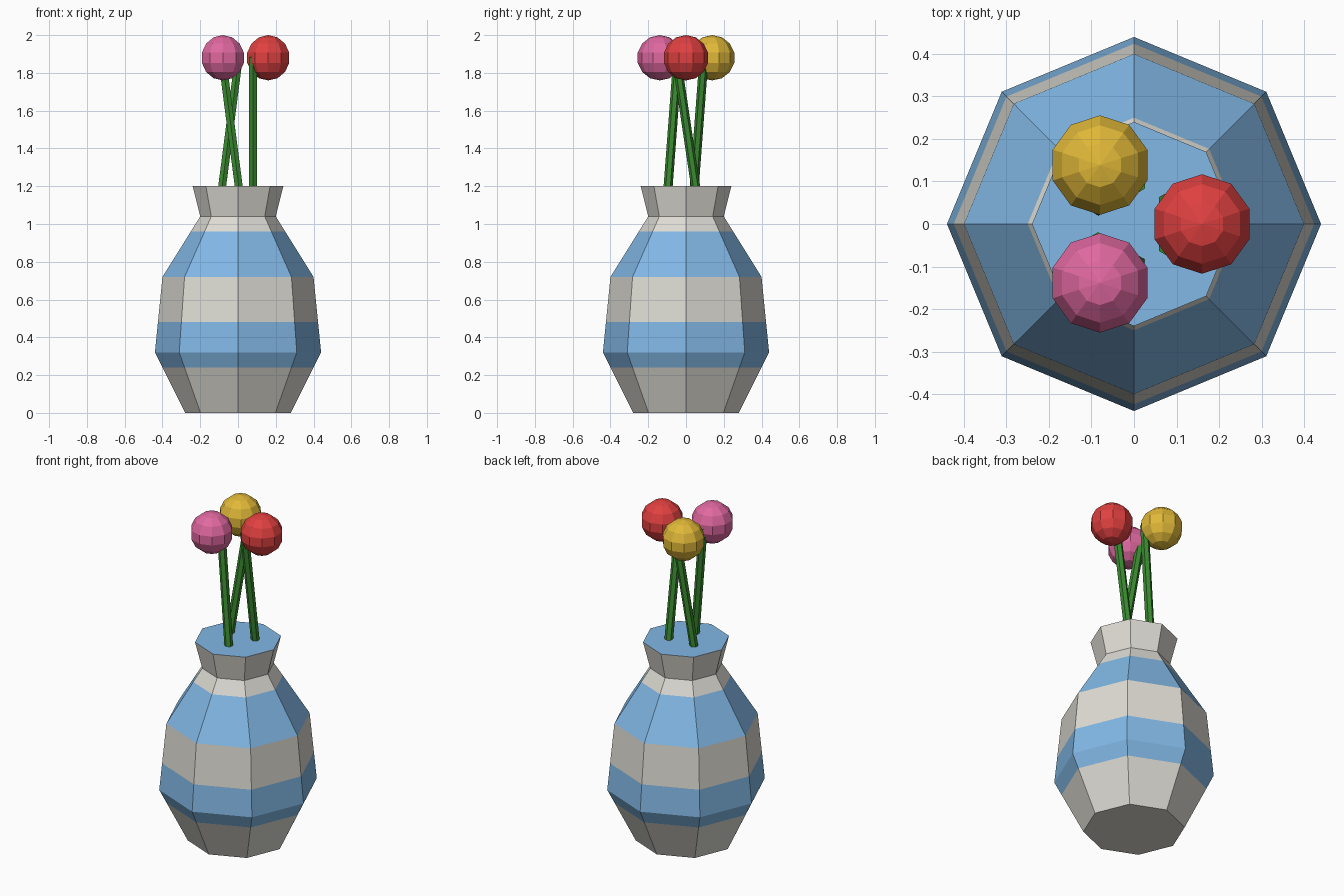
import bpy, bmesh
from math import atan2, cos, sin, radians
from mathutils import Matrix, Vector

cube = bpy.data.objects.get("Cube")
if cube:
    bpy.data.objects.remove(cube, do_unlink=True)


def material(name, *rgb):
    """Material from an sRGB colour given as 0-255 values."""
    colour = [((c / 255 + 0.055) / 1.055) ** 2.4 for c in rgb] + [1]
    mat = bpy.data.materials.new(name)
    mat.use_nodes = True
    mat.diffuse_color = colour
    mat.node_tree.nodes["Principled BSDF"].inputs["Base Color"].default_value = colour
    return mat


def finish(name, bm, *mats):
    mesh = bpy.data.meshes.new(name)
    bmesh.ops.recalc_face_normals(bm, faces=bm.faces)
    bm.to_mesh(mesh)
    bm.free()
    for mat in mats:
        mesh.materials.append(mat)
    obj = bpy.data.objects.new(name, mesh)
    bpy.context.collection.objects.link(obj)
    return obj


cream = material("cream glaze", 222, 220, 212)
blue = material("blue glaze", 130, 184, 230)
green = material("stem green", 58, 138, 48)
red = material("red bloom", 224, 64, 64)
yellow = material("yellow bloom", 224, 184, 56)
pink = material("pink bloom", 224, 104, 160)

# Vase: eight-sided lathe, cut into equal stripes
SIDES, STRIPE = 8, 0.24
profile = [(0.28, 0), (0.44, 0.32), (0.40, 0.72), (0.20, 1.04), (0.24, 1.20)]
bm = bmesh.new()
rings = []
for r, z in profile:
    angles = [radians(360 / SIDES * i) for i in range(SIDES)]
    rings.append([bm.verts.new((r * cos(a), r * sin(a), z)) for a in angles])
for low, high in zip(rings, rings[1:]):
    for i in range(SIDES):
        j = (i + 1) % SIDES
        bm.faces.new((low[i], low[j], high[j], high[i]))
bm.faces.new(rings[0])
water = bm.faces.new(rings[-1])
for k in range(1, 5):
    bmesh.ops.bisect_plane(bm, geom=bm.verts[:] + bm.edges[:] + bm.faces[:],
                           plane_co=(0, 0, k * STRIPE), plane_no=(0, 0, 1))
for f in bm.faces:
    f.material_index = int(f.calc_center_median().z / STRIPE) % 2
water.material_index = 1
finish("vase", bm, cream, blue)

# Flowers: three leaning stems with faceted ball blooms, spun about the centre
STEM_LOW, STEM_HIGH, LEAN = 1.19, 1.885, 0.052
BLOOM = 0.12
for name, mat, turn in (("red", red, 0), ("yellow", yellow, 120), ("pink", pink, 240)):
    spin = Matrix.Rotation(radians(turn), 4, "Z")
    foot = Vector((0.08, LEAN, STEM_LOW))
    tip = Vector((0.08, -LEAN, STEM_HIGH))
    axis = tip - foot
    tilt = Matrix.Rotation(atan2(-axis.y, axis.z), 4, "X")
    bm = bmesh.new()
    bmesh.ops.create_cone(bm, cap_ends=True, segments=6, radius1=0.024, radius2=0.024,
                          depth=axis.length,
                          matrix=spin @ Matrix.Translation((foot + tip) / 2) @ tilt)
    finish(name + "_stem", bm, green)

    centre = spin @ Vector((0.16, 0, 2 - BLOOM))
    bm = bmesh.new()
    bmesh.ops.create_uvsphere(bm, u_segments=10, v_segments=7, radius=BLOOM,
                              matrix=Matrix.Translation(centre))
    finish(name + "_bloom", bm, mat)
